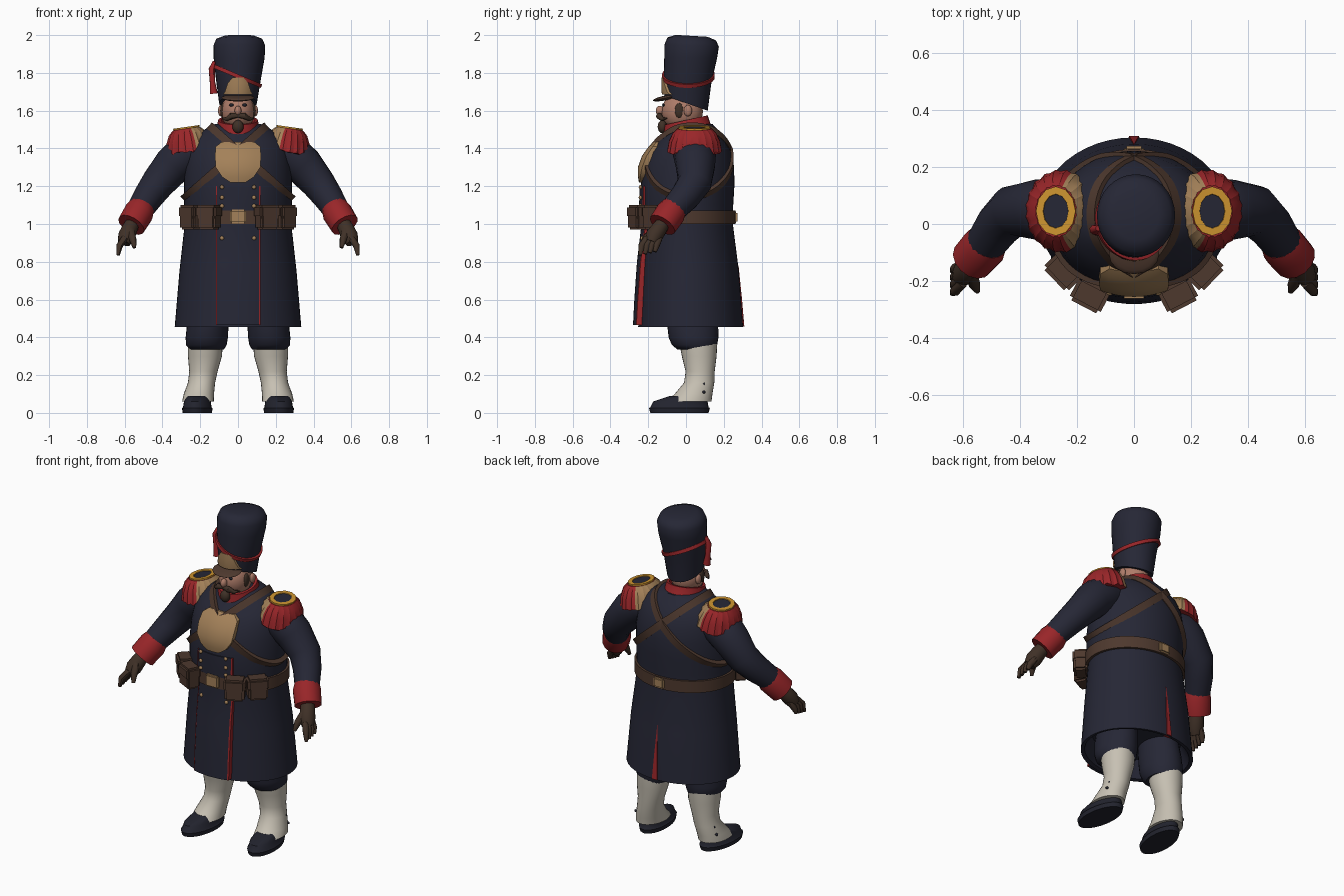
import bpy, bmesh, math, random
from mathutils import Vector, Matrix
from mathutils.bvhtree import BVHTree

random.seed(4)
if "Cube" in bpy.data.objects:
    bpy.data.objects.remove(bpy.data.objects["Cube"])


def material(name, *rgb):
    m = bpy.data.materials.new(name)
    m.use_nodes = True
    m.diffuse_color = (*rgb, 1)
    m.node_tree.nodes["Principled BSDF"].inputs["Base Color"].default_value = (*rgb, 1)
    return m


NAVY = material("navy cloth", .019, .02, .036)
RED = material("red cloth", .32, .019, .022)
TAN = material("tan brass", .37, .22, .1)
GOLD = material("gold braid", .62, .3, .03)
LEATHER = material("brown leather", .075, .04, .027)
GLOVE = material("dark brown glove", .05, .03, .02)
WHITE = material("off white canvas", .57, .53, .45)
SKIN = material("skin", .42, .2, .14)
SHOE = material("black leather", .016, .017, .027)


def finish(name, bm, *mats, angle=45):
    """Turn a bmesh into a shaded object."""
    bmesh.ops.recalc_face_normals(bm, faces=bm.faces)
    me = bpy.data.meshes.new(name)
    bm.to_mesh(me)
    bm.free()
    for m in mats:
        me.materials.append(m)
    me.shade_smooth()
    me.set_sharp_from_angle(angle=math.radians(angle))
    ob = bpy.data.objects.new(name, me)
    bpy.context.collection.objects.link(ob)
    return ob


def skin_rings(rings, closed=False):
    """Bridge lists of points into a capped or looped surface."""
    bm = bmesh.new()
    vs = [[bm.verts.new(p) for p in r] for r in rings]
    n = len(vs[0])
    pairs = list(zip(vs, vs[1:])) + ([(vs[-1], vs[0])] if closed else [])
    for a, b in pairs:
        for i in range(n):
            j = (i + 1) % n
            bm.faces.new((a[i], a[j], b[j], b[i]))
    if not closed:
        bm.faces.new(vs[0])
        bm.faces.new(vs[-1])
    return bm


def stack(rings, n=28, pleat=0):
    """Ellipses (cx, cy, z, rx, ry, tilt) piled up along z."""
    out = []
    for cx, cy, z, rx, ry, *tilt in rings:
        ring = []
        for i in range(n):
            a = math.tau * i / n
            k = 1 + pleat * (i % 2)
            dy = ry * k * math.sin(a)
            ring.append((cx + rx * k * math.cos(a), cy + dy, z + (tilt[0] if tilt else 0) * dy))
        out.append(ring)
    return skin_rings(out)


def tube(name, points, radii, mat, n=14):
    """Tapered limb along a path."""
    pts = [Vector(p) for p in points]
    rings = []
    for i, p in enumerate(pts):
        t = (pts[min(i + 1, len(pts) - 1)] - pts[max(i - 1, 0)]).normalized()
        u = t.cross(Vector((.3, 1, .1))).normalized()
        v = t.cross(u)
        rings.append([p + radii[i] * (u * math.cos(math.tau * k / n) + v * math.sin(math.tau * k / n))
                      for k in range(n)])
    return finish(name, skin_rings(rings), mat)


def blob(name, loc, size, mat, tilt=0):
    bm = bmesh.new()
    bmesh.ops.create_uvsphere(bm, u_segments=16, v_segments=10, radius=1)
    bm.transform(Matrix.Translation(loc) @ Matrix.Rotation(tilt, 4, "X") @ Matrix.Diagonal((*size, 1)))
    return finish(name, bm, mat)


def box(name, loc, size, mat, turn=0, bevel=.012):
    bm = bmesh.new()
    bmesh.ops.create_cube(bm, size=1)
    bm.transform(Matrix.Diagonal((*size, 1)))
    bmesh.ops.bevel(bm, geom=bm.edges, offset=bevel, segments=2, affect="EDGES")
    bm.transform(Matrix.Translation(loc) @ Matrix.Rotation(turn, 4, "Z"))
    return finish(name, bm, mat)


def band(name, tree, centre, u, width, thick, mat, n=56):
    """Leather or cord loop wrapped on a surface, in the plane of u and y."""
    centre, u, v = Vector(centre), Vector(u).normalized(), Vector((0, 1, 0))
    side = u.cross(v)
    rings = []
    for i in range(n):
        a = math.tau * i / n
        d = u * math.cos(a) + v * math.sin(a)
        p = tree.ray_cast(centre + d * 2, -d)[0]
        rings.append([p + d * o + side * w for o, w in
                      ((-.02, -width / 2), (thick, -width / 2), (thick, width / 2), (-.02, width / 2))])
    return finish(name, skin_rings(rings, closed=True), mat, angle=35)


def patch(name, tree, rows, mat, facing=-1, thick=.03, cols=9):
    """Plate moulded on a surface; rows hold (z, x start, x end, lift)."""
    bm = bmesh.new()
    grid = []
    for z, x0, x1, lift in rows:
        line = []
        for i in range(cols):
            x = x0 + (x1 - x0) * i / (cols - 1)
            p = tree.ray_cast(Vector((x, facing * 2, z)), Vector((0, -facing, 0)))[0]
            line.append(bm.verts.new(p + Vector((0, facing * lift, 0))))
        grid.append(line)
    for a, b in zip(grid, grid[1:]):
        for i in range(cols - 1):
            bm.faces.new((a[i], a[i + 1], b[i + 1], b[i]))
    bmesh.ops.recalc_face_normals(bm, faces=bm.faces)
    back = bmesh.ops.extrude_face_region(bm, geom=bm.faces[:], use_keep_orig=True)["geom"]
    bmesh.ops.translate(bm, vec=(0, -facing * thick, 0),
                        verts=[g for g in back if isinstance(g, bmesh.types.BMVert)])
    return finish(name, bm, mat, angle=35)


# Greatcoat with hollow hem
bm = stack([(0, .02, .56, .27, .21), (0, .025, .46, .315, .255), (0, .025, .455, .335, .278),
            (0, .02, .75, .31, .26), (0, .01, 1, .282, .238), (0, .005, 1.1, .285, .245),
            (0, .008, 1.2, .286, .248), (0, .015, 1.3, .282, .24), (0, .022, 1.38, .27, .218),
            (0, .03, 1.44, .25, .182), (0, .035, 1.485, .205, .145), (0, .03, 1.53, .12, .11)], 48)
coat_tree = BVHTree.FromBMesh(bm)
finish("greatcoat", bm, NAVY)
panel = [(.465, .028), (.6, .027), (.8, .022), (.97, .01), (1.1, .008), (1.2, .006)]
patch("coat_front_panel", coat_tree, [(z, -.113, .113, l) for z, l in panel], NAVY)
for s, trim in ((-1, .005), (1, .009)):
    patch("panel_piping", coat_tree, [(z, s * .111, s * (.111 + trim), l + .001) for z, l in panel],
          RED, thick=.045, cols=2)
patch("back_vent", coat_tree, [(.457, -.017, .017, .006), (.6, -.01, .01, .005), (.78, -.001, .001, .002)],
      RED, facing=1, cols=3)

# Belt, cross straps and chest plate
band("belt", coat_tree, (0, .01, 1.035), (1, 0, 0), .072, .014, LEATHER)
for s in (-1, 1):
    band("cross_strap", coat_tree, (s * .065, .02, 1.33), (s * .43, 0, -.38), .042, .009, LEATHER)
patch("chest_plate", coat_tree, [(1.435, -.085, .085, .012), (1.41, -.118, .118, .024), (1.36, -.122, .122, .03),
                                 (1.3, -.118, .118, .03), (1.25, -.085, .085, .022), (1.22, -.04, .04, .012)], TAN)
box("front_buckle", (0, -.245, 1.04), (.085, .03, .075), TAN, bevel=.008)
box("back_buckle", (0, .258, 1.035), (.07, .03, .06), TAN, bevel=.008)

# Collar and head
finish("collar", stack([(0, .015, 1.45, .135, .14, .3), (0, .005, 1.5, .115, .125, .25),
                        (0, 0, 1.55, .105, .115, .22), (0, 0, 1.55, .09, .1, .22),
                        (0, 0, 1.5, .08, .09, .2)]), RED)
blob("head", (0, -.02, 1.595), (.09, .11, .105), SKIN)
blob("nose", (0, -.138, 1.6), (.018, .022, .026), SKIN)
blob("goatee", (0, -.125, 1.515), (.03, .025, .035), GLOVE)

# Tall hat with peak, plate, cord and tassel
bm = stack([(0, 0, 1.64, .1, .115, -.35), (.002, .008, 1.76, .118, .126, -.12), (.006, .025, 1.88, .135, .14),
            (.007, .03, 1.945, .137, .144, -.04), (.007, .03, 1.98, .122, .128, -.06),
            (.007, .03, 1.996, .08, .085, -.06)], 32)
hat_tree = BVHTree.FromBMesh(bm)
finish("tall_hat", bm, NAVY, angle=55)
band("hat_cord", hat_tree, (0, .01, 1.782), (1, 0, -.42), .02, .01, RED, 36)
patch("hat_plate", hat_tree, [(1.775, -.03, .03, .012), (1.745, -.055, .055, .014),
                              (1.7, -.07, .07, .014), (1.685, -.08, .08, .012)], TAN)
blob("hat_peak", (0, -.105, 1.668), (.088, .072, .013), LEATHER, .2)
tube("hat_tassel", [(-.125, -.015, 1.86), (-.138, -.02, 1.82), (-.135, -.02, 1.75), (-.128, -.02, 1.69)],
     [.01, .018, .015, .022], RED, 8)


def epaulette(s):
    """Fringed shoulder piece, tan towards the neck and red outside."""
    place = Matrix.Translation((s * .272, .045, 1.5)) @ Matrix.Rotation(s * .14, 4, "Y")
    bm = stack([(0, 0, -.125, .122, .14), (0, 0, -.06, .112, .13), (0, 0, -.02, .095, .112),
                (0, 0, .005, .07, .088)], 40, pleat=.045)
    for v in bm.verts:
        if v.co.z < -.1:
            v.co.z += random.uniform(0, .02)
    for f in bm.faces:
        f.material_index = int(f.calc_center_median().x * s < -.028)
    bm.transform(place)
    finish("epaulette_fringe", bm, RED, TAN, angle=25)
    bm = stack([(0, 0, 0, .07, .086), (0, 0, .014, .07, .086), (0, 0, .014, .045, .06),
                (0, 0, .01, .044, .059)], 12)
    for f in bm.faces:
        f.material_index = int(len(f.verts) > 4 and f.calc_center_median().z > .005)
    bm.transform(place)
    finish("epaulette_ring", bm, GOLD, NAVY, angle=25)


for s in (-1, 1):
    epaulette(s)

    # Face details
    tube("moustache", [(0, -.138, 1.575), (s * .035, -.142, 1.572), (s * .06, -.125, 1.555), (s * .085, -.1, 1.56)],
         [.012, .017, .012, .003], GLOVE, 8)
    blob("sideburn", (s * .08, -.035, 1.6), (.014, .025, .04), GLOVE)
    blob("ear", (s * .092, .01, 1.6), (.014, .022, .03), SKIN)
    blob("eye", (s * .035, -.12, 1.63), (.012, .006, .008), SHOE)

    # Sleeve, cuff and gloved hand
    tube("sleeve", [(s * .2, .04, 1.38), (s * .27, .045, 1.375), (s * .345, .05, 1.31), (s * .425, .045, 1.215),
                    (s * .475, -.005, 1.145), (s * .52, -.07, 1.075)], [.1, .115, .105, .09, .08, .07], NAVY, 18)
    tube("cuff", [(s * .51, -.06, 1.09), (s * .525, -.08, 1.06), (s * .565, -.125, .995)], [.07, .08, .077], RED)
    tube("glove_palm", [(s * .55, -.11, 1.02), (s * .575, -.145, .97), (s * .59, -.17, .935), (s * .605, -.185, .9)],
         [.036, .043, .046, .034], GLOVE)
    for i in range(4):
        y = -.225 + .026 * i
        tube("glove_finger", [(s * .6, y * .8 - .025, .925), (s * .627, y - .01, .885), (s * .635, y - .018, .835 + .006 * i)],
             [.019, .018, .01], GLOVE, 8)
    tube("glove_thumb", [(s * .57, -.175, .965), (s * .557, -.215, .92), (s * .548, -.235, .875)],
         [.022, .02, .01], GLOVE, 8)

    # Ammunition pouches with flaps
    for x, y, turn in ((.247, -.165, .8), (.155, -.25, .48)):
        box("pouch", (s * x, y, 1.03), (.112, .08, .12), LEATHER, s * turn)
        box("pouch_flap", (s * x, y, 1.065), (.122, .09, .07), LEATHER, s * turn)

    # Coat buttons
    for z in (1.195, 1.14, 1.095, .925):
        y = coat_tree.ray_cast(Vector((s * .085, -2, z)), Vector((0, 1, 0)))[0].y
        blob("coat_button", (s * .085, y - .013, z), (.011, .009, .011), TAN)

    # Trousers, gaiter and shoe
    finish("trouser_leg", stack([(s * .165, .055, .335, .09, .1), (s * .168, .045, .36, .108, .12),
                                 (s * .165, .04, .4, .112, .132), (s * .16, .035, .47, .11, .135),
                                 (s * .15, .03, .57, .1, .13)]), NAVY)
    finish("gaiter", stack([(s * .212, .015, .06, .084, .12), (s * .207, .04, .1, .08, .1),
                            (s * .193, .07, .16, .072, .08), (s * .183, .075, .22, .075, .077),
                            (s * .175, .07, .3, .09, .092), (s * .173, .065, .365, .093, .1)]), WHITE)
    for i in range(6):
        z = .11 + .043 * i
        x = .275 - .03 * math.sin(math.pi * i / 6) - .004 * i
        blob("gaiter_button", (s * x, .095, z), (.009, .008, .008), SHOE)
    shoe = finish("shoe", stack([(0, -.035, 0, .076, .155), (0, -.035, .025, .08, .162), (0, -.035, .03, .074, .155),
                                 (0, -.03, .06, .07, .145), (0, .015, .09, .06, .1)]), SHOE)
    shoe.location.x = s * .212
    shoe.rotation_euler.z = s * .1
